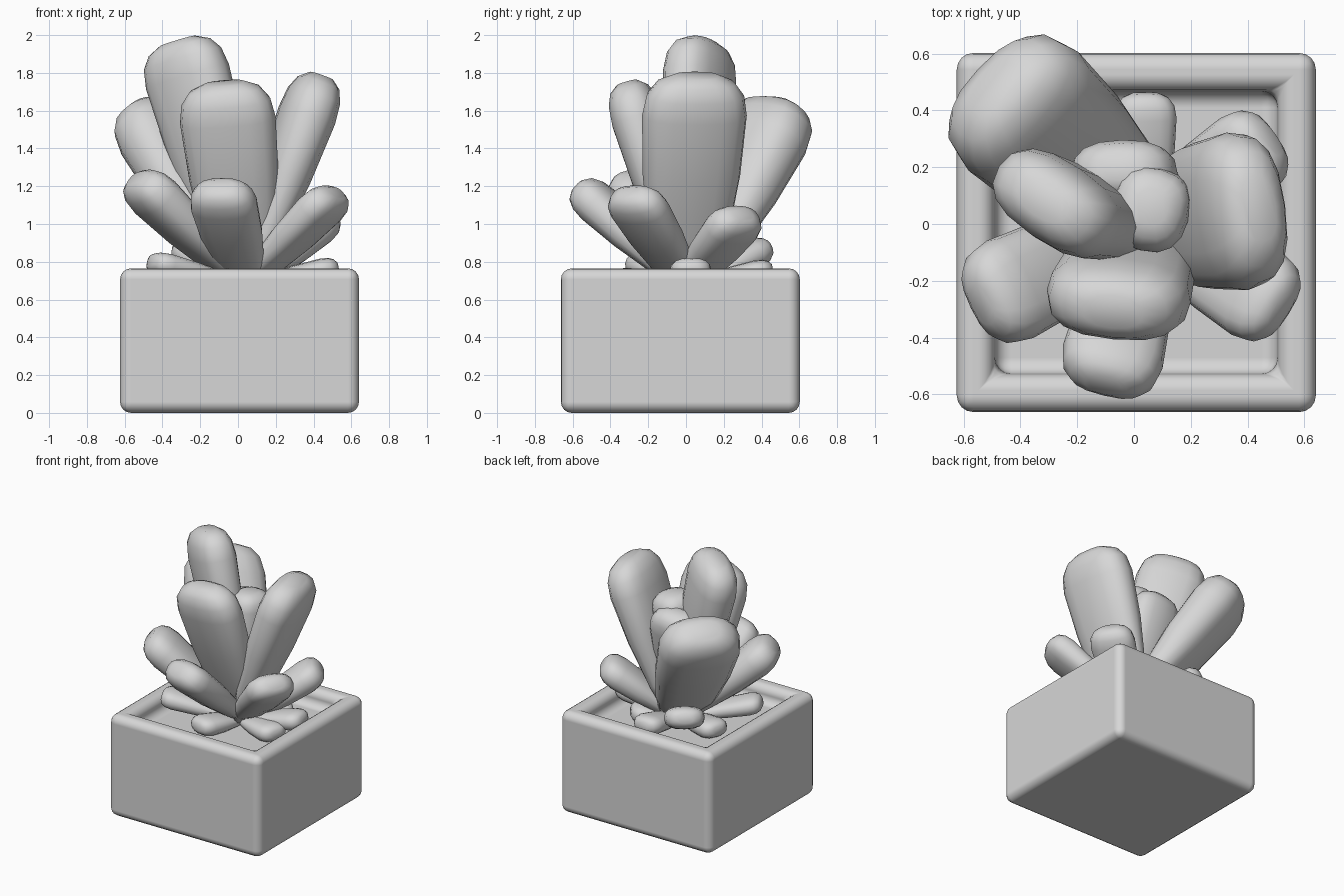
import bpy, bmesh, math
from mathutils import Vector

old = bpy.data.objects.get("Cube")
if old:
    bpy.data.objects.remove(old, do_unlink=True)

grey = bpy.data.materials.new("plain grey")
grey.use_nodes = True
colour = (0.68, 0.68, 0.68, 1)
grey.diffuse_color = colour
grey.node_tree.nodes["Principled BSDF"].inputs["Base Color"].default_value = colour


def finish(name, bm):
    bmesh.ops.recalc_face_normals(bm, faces=bm.faces)
    mesh = bpy.data.meshes.new(name)
    bm.to_mesh(mesh)
    bm.free()
    mesh.materials.append(grey)
    obj = bpy.data.objects.new(name, mesh)
    bpy.context.collection.objects.link(obj)
    for p in mesh.polygons:
        p.use_smooth = True
    return obj


# Square pot: box with its top inset and pushed down to the soil
bm = bmesh.new()
bmesh.ops.create_cube(bm, size=1)
for v in bm.verts:
    v.co = (v.co.x * 1.265 + 0.008, v.co.y * 1.265 - 0.03, (v.co.z + 0.5) * 0.765)
top = max(bm.faces, key=lambda f: f.calc_center_median().z)
bmesh.ops.inset_region(bm, faces=[top], thickness=0.134, use_even_offset=True)
inner = bmesh.ops.extrude_face_region(bm, geom=[top])
bmesh.ops.delete(bm, geom=[top], context='FACES_ONLY')
for v in inner["geom"]:
    if isinstance(v, bmesh.types.BMVert):
        v.co.z = 0.645
pot = finish("square_pot", bm)
bevel = pot.modifiers.new("rounded edges", 'BEVEL')
bevel.width = 0.058
bevel.segments = 4
bevel.harden_normals = True

ROOT = Vector((0.04, 0, 0.67))


def leaf(name, tip, width, thick, turn=None, sides=16):
    """Fleshy leaf from the root to tip, flat across the given half sizes."""
    tip = Vector(tip)
    axis = tip - ROOT
    length = axis.length
    axis.normalize()
    if turn is None:
        across = axis.cross(Vector((0, 0, 1)))
    else:
        a = math.radians(turn)
        across = Vector((math.cos(a), math.sin(a), 0))
    across = (across - axis * across.dot(axis)).normalized()
    out = axis.cross(across)
    end = 0.8 * width
    body = length - end
    # distance along, width factor, thickness factor
    stations = [(0, 0.5, 0.25), (0.3 * body, 0.76, 0.62), (0.65 * body, 0.93, 0.88),
                (body, 1, 1), (length - 0.5 * end, 0.93, 0.93),
                (length - 0.18 * end, 0.74, 0.74), (length, 0.42, 0.42)]
    bm = bmesh.new()
    rings = []
    for along, wide, deep in stations:
        ring = []
        for i in range(sides):
            a = math.tau * i / sides
            c, s = math.cos(a), math.sin(a)
            u = math.copysign(abs(c) ** 0.8, c) * width * wide
            v = math.copysign(abs(s) ** 0.8, s) * thick * deep
            ring.append(bm.verts.new(ROOT + axis * along + across * u + out * v))
        rings.append(ring)
    for low, high in zip(rings, rings[1:]):
        for i in range(sides):
            j = (i + 1) % sides
            bm.faces.new((low[i], low[j], high[j], high[i]))
    bm.faces.new(rings[0])
    bm.faces.new(rings[-1])
    finish(name, bm)


# Tall upright leaves
leaf("tall_leaf", (-0.32, 0.085, 1.97), 0.245, 0.145, -33)
leaf("front_tall_leaf", (-0.075, -0.31, 1.745), 0.255, 0.14, -4)
leaf("left_tall_leaf", (0.44, 0.055, 1.785), 0.28, 0.15)
leaf("back_tall_leaf", (-0.49, 0.49, 1.63), 0.285, 0.18)
leaf("centre_leaf", (0.06, 0.06, 1.61), 0.14, 0.15, -15)
leaf("inner_back_leaf", (-0.05, 0.205, 1.54), 0.19, 0.12, 0)

# Middle leaves leaning outward
leaf("front_middle_leaf", (-0.1, -0.57, 1.2), 0.18, 0.11)
leaf("right_middle_leaf", (-0.54, -0.28, 1.24), 0.19, 0.12)
leaf("left_middle_leaf", (0.52, -0.3, 1.165), 0.17, 0.1)
leaf("back_middle_leaf", (0.48, 0.3, 1.05), 0.16, 0.1)

# Small leaves lying on the soil
low_leaves = [(-0.46, -0.25, 0.8), (0.53, 0.03, 0.77), (0.43, -0.15, 0.7),
              (-0.08, -0.38, 0.71), (-0.37, 0.14, 0.71), (0.3, 0.23, 0.71),
              (0.04, 0.46, 0.76)]
for i, tip in enumerate(low_leaves):
    leaf(f"low_leaf_{i + 1}", tip, 0.11, 0.065)
leaf("back_low_leaf", (-0.28, 0.41, 0.88), 0.14, 0.08)
